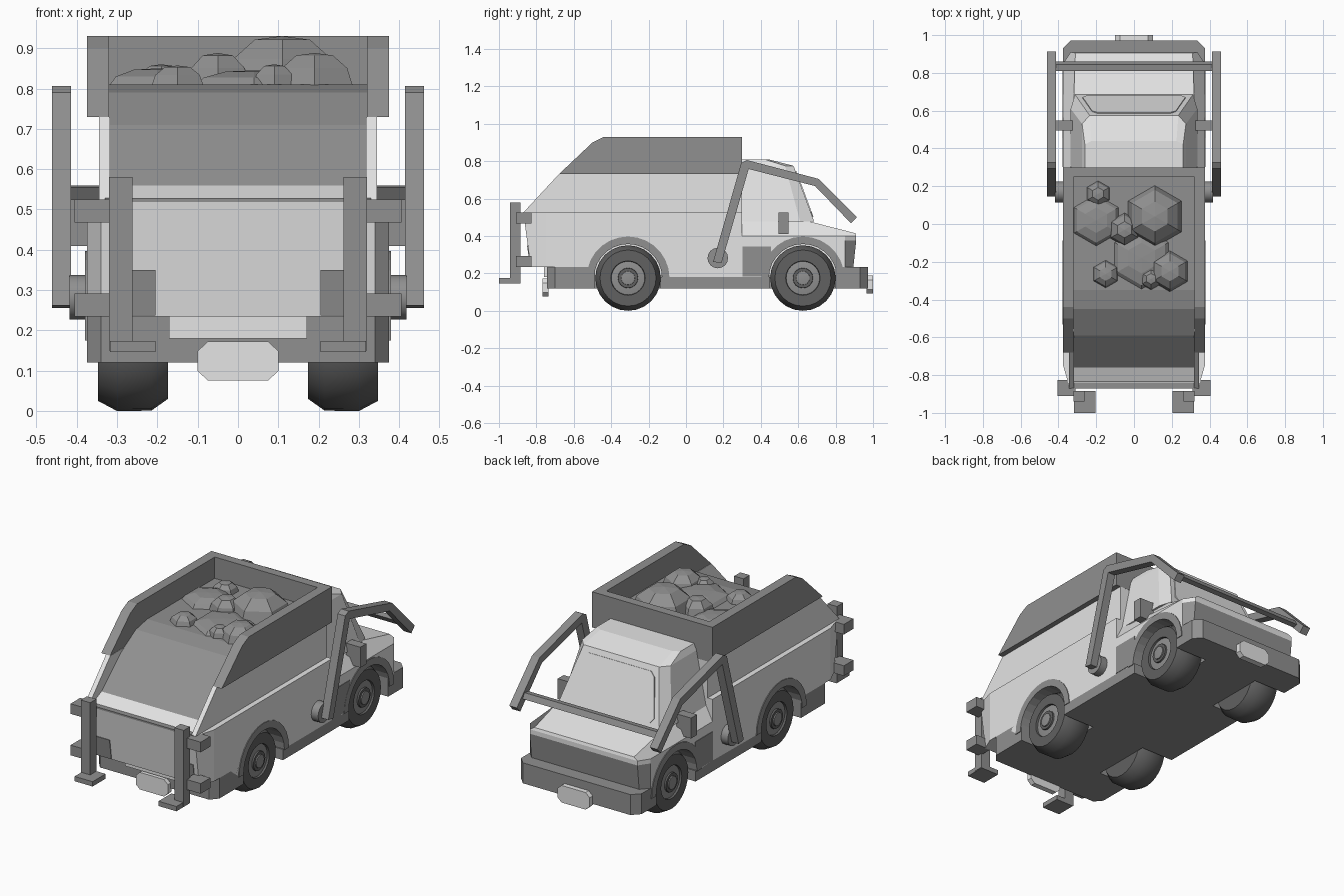
import bpy, bmesh, math

def material(name, v):
    m = bpy.data.materials.new(name)
    m.diffuse_color = (v, v, v, 1)
    return m

LIGHT = material("light_grey_paint", 0.78)
MID = material("mid_grey_metal", 0.28)
DARK = material("dark_grey_rubber", 0.12)

def make(name, verts, faces, mat):
    me = bpy.data.meshes.new(name)
    me.from_pydata(verts, [], faces)
    bm = bmesh.new()
    bm.from_mesh(me)
    bmesh.ops.remove_doubles(bm, verts=bm.verts, dist=1e-5)
    bmesh.ops.recalc_face_normals(bm, faces=bm.faces)
    bm.to_mesh(me)
    bm.free()
    me.materials.append(mat)
    ob = bpy.data.objects.new(name, me)
    bpy.context.collection.objects.link(ob)
    return ob

def rings(name, loops, mat):
    """Join equal loops of points into a closed solid."""
    n = len(loops[0])
    verts = [p for l in loops for p in l]
    faces = [(k * n + i, k * n + (i + 1) % n, (k + 1) * n + (i + 1) % n, (k + 1) * n + i)
             for k in range(len(loops) - 1) for i in range(n)]
    faces += [tuple(range(n)), tuple(range((len(loops) - 1) * n, len(loops) * n))]
    return make(name, verts, faces, mat)

def prism(name, pts, x0, x1, mat):
    """Side profile (y, z) extruded along x."""
    return rings(name, [[(x, y, z) for y, z in pts] for x in (x0, x1)], mat)

def pair(name, pts, x0, x1, mat):
    for s, side in ((1, "right"), (-1, "left")):
        prism(name + "_" + side, pts, s * x0, s * x1, mat)

def rect(y0, y1, z0, z1):
    return [(y0, z0), (y1, z0), (y1, z1), (y0, z1)]

def loft(name, levels, mat):
    """Symmetric plan outlines (right half given) stacked in z."""
    return rings(name, [[(x, y, z) for x, y in h] + [(-x, y, z) for x, y in reversed(h)]
                        for z, h in levels], mat)

def arc(cy, r, a0, a1, n=14):
    return [(cy + r * math.cos(math.radians(a0 + (a1 - a0) * i / n)),
             0.175 + r * math.sin(math.radians(a0 + (a1 - a0) * i / n))) for i in range(n + 1)]

def lathe(name, prof, cy, cz, s, mat, n=24):
    """Profile (x, radius) spun about a sideways axle."""
    ob = rings(name, [[(s * x, cy + r * math.cos(math.tau * i / n), cz + r * math.sin(math.tau * i / n))
                       for i in range(n)] for x, r in prof], mat)
    ob.data.shade_smooth()
    ob.data.set_sharp_from_angle(angle=math.radians(35))

REAR, FRONT = -0.31, 0.625   # axle positions

# Chassis, skirts and bumpers
prism("chassis_core", rect(-0.72, 0.95, 0.12, 0.19), -0.172, 0.172, MID)
pair("side_skirt", rect(-0.135, 0.45, 0.12, 0.18), 0.17, 0.375, MID)
tail = [(0.375, -0.487), (0.375, -0.70), (0.34, -0.742)]
loft("loading_end_bumper", [(0.12, tail), (0.235, tail)], MID)
nose = [(0.375, 0.80), (0.375, 0.93), (0.335, 0.972)]
loft("cab_end_bumper", [(0.12, nose), (0.235, nose)], MID)

# Chamfered blank plates on both bumpers
for label, y0, y1, z in (("loading_end", -0.766, -0.735, 0.124), ("cab_end", 0.965, 1.0, 0.14)):
    oct_ = [(-0.1, -0.025), (-0.075, -0.048), (0.075, -0.048), (0.1, -0.025),
            (0.1, 0.025), (0.075, 0.048), (-0.075, 0.048), (-0.1, 0.025)]
    rings(label + "_plate", [[(x, y, z + dz) for x, dz in oct_] for y in (y0, y1)], LIGHT)

# Lower load body with wheel arches
pair("lower_body", [(-0.75, 0.235), (-0.75, 0.525), (0.3, 0.525), (0.3, 0.18)]
     + arc(REAR, 0.215, 0, 180) + [(-0.6, 0.235)], 0.17, 0.375, LIGHT)
prism("body_core", rect(-0.76, 0.3, 0.18, 0.525), -0.171, 0.171, LIGHT)
loft("tailgate", [(0.235, [(0.375, -0.75), (0.34, -0.83)]),
                  (0.525, [(0.375, -0.75), (0.34, -0.87)])], LIGHT)
prism("tailgate_rim", rect(-0.87, -0.84, 0.518, 0.528), -0.33, 0.33, MID)

# Upper load body: side walls, ramp floor and hopper rim
pair("upper_body_wall", [(-0.87, 0.525), (-0.68, 0.73), (0.3, 0.73), (0.3, 0.525)], 0.318, 0.345, LIGHT)
prism("ramp_lip", [(-0.84, 0.52), (-0.83, 0.528), (-0.76, 0.56), (-0.7, 0.52)], -0.32, 0.32, LIGHT)
prism("ramp_floor", [(-0.76, 0.52), (-0.76, 0.56), (-0.59, 0.71), (-0.45, 0.79), (-0.35, 0.81),
                     (0.27, 0.81), (0.27, 0.52)], -0.32, 0.32, MID)
pair("hopper_wall", [(-0.68, 0.73), (-0.5, 0.9), (-0.44, 0.93), (0.3, 0.93), (0.3, 0.73)], 0.32, 0.375, MID)
prism("hopper_end_wall", rect(0.25, 0.3, 0.73, 0.93), -0.32, 0.32, MID)
prism("body_end_panel", rect(0.26, 0.299, 0.5, 0.735), -0.32, 0.32, LIGHT)

# Load of faceted rocks
for i, (x, y, r, h) in enumerate([(0.11, 0.04, 0.165, 0.125), (-0.19, 0.16, 0.07, 0.055),
                                  (-0.2, 0.02, 0.14, 0.045), (-0.05, -0.03, 0.09, 0.083),
                                  (0.04, -0.18, 0.17, 0.04), (-0.15, -0.265, 0.075, 0.052),
                                  (0.19, -0.25, 0.11, 0.083), (0.09, -0.29, 0.06, 0.055)]):
    rings("rock_%d" % (i + 1),
          [[(x + r * f * math.sin(math.tau * k / 6), y + r * f * math.cos(math.tau * k / 6), 0.805 + z)
            for k in range(6)] for f, z in ((1, 0), (0.85, 0.55 * h), (0.48, 0.93 * h), (0.02, h))], MID)

# Cab lower shell, hood and grille
pair("cab_side", [(0.3, 0.18), (0.3, 0.4), (0.85, 0.4), (0.85, 0.235)]
     + arc(FRONT, 0.215, 0, 180), 0.17, 0.375, LIGHT)
prism("cab_core", rect(0.3, 0.86, 0.18, 0.4), -0.171, 0.171, LIGHT)
half = [(0.375, 0.85), (0.335, 0.91)]
loft("grille", [(0.235, [(0.375, 0.85), (0.335, 0.895)]), (0.375, half)], MID)
loft("hood_front", [(0.375, half), (0.4, half)], LIGHT)
hood = [(0.3, 0.4, 0.375), (0.3, 0.48, 0.335), (0.65, 0.48, 0.32), (0.905, 0.415, 0.31), (0.91, 0.4, 0.335),
        (0.85, 0.4, 0.375)]
rings("hood", [[(s * x, y, z) for y, z, x in hood] for s in (-1, 1)], LIGHT)
pair("lower_door_panel", [(0.301, 0.182), (0.405, 0.182), (0.43, 0.27), (0.455, 0.315), (0.455, 0.345),
                          (0.301, 0.345)], 0.37, 0.378, MID)

# Cab top with chamfered pillars, and windscreen plate
loft("cab_top", [(0.478, [(0.335, 0.3), (0.335, 0.61), (0.312, 0.685)]),
                 (0.775, [(0.275, 0.3), (0.275, 0.53), (0.235, 0.575)]),
                 (0.81, [(0.26, 0.3), (0.26, 0.42), (0.225, 0.44)])], LIGHT)
def on_screen(x, t, d):
    return (x, 0.685 - 0.11 * t + d, 0.478 + 0.297 * t + d * 0.37)
screen = [(0.25, 0.08), (0.272, 0.17), (0.222, 0.82), (0.195, 0.9)]
screen += [(-x, t) for x, t in reversed(screen)]
rings("windscreen", [[on_screen(x, t, d) for x, t in screen] for d in (-0.003, 0.005)], LIGHT)

# Mirrors, lift-arm pivots, lift arms and crossbar
pair("mirror", rect(0.495, 0.548, 0.41, 0.525), 0.32, 0.415, MID)
pair("lift_arm", [(0.145, 0.262), (0.295, 0.79), (0.325, 0.806), (0.71, 0.705), (0.913, 0.5),
                  (0.882, 0.468), (0.69, 0.667), (0.335, 0.758), (0.19, 0.255)], 0.414, 0.461, MID)
prism("lift_crossbar", [(0.81, 0.555), (0.83, 0.525), (0.86, 0.53), (0.845, 0.56)], -0.42, 0.42, MID)

# Tailgate posts, forks, brackets and corner patches
pair("tailgate_post", rect(-0.94, -0.885, 0.15, 0.58), 0.262, 0.32, MID)
pair("fork_foot", rect(-1.0, -0.885, 0.147, 0.174), 0.205, 0.317, MID)
for label, z in (("lower", 0.235), ("upper", 0.468)):
    pair(label + "_bracket", rect(-0.91, -0.825, z, z + 0.057), 0.31, 0.405, MID)
pair("tailgate_patch", [(-0.834, 0.237), (-0.82, 0.237), (-0.838, 0.35), (-0.85, 0.35)], 0.205, 0.315, MID)

# Fenders, wheels and pivots
for s, side in ((1, "right"), (-1, "left")):
    lathe("lift_pivot_" + side, [(0.365, 0.055), (0.418, 0.055)], 0.17, 0.282, s, MID, 16)
    for end, cy in (("rear", REAR), ("front", FRONT)):
        tag = end + "_" + side
        prism("fender_" + tag, arc(cy, 0.222, 0, 180) + arc(cy, 0.182, 180, 0), s * 0.17, s * 0.379, MID)
        lathe("tyre_" + tag, [(0.174, 0.08), (0.174, 0.145), (0.215, 0.174), (0.3, 0.175), (0.347, 0.15),
                              (0.347, 0.092), (0.33, 0.088)], cy, 0.175, s, DARK)
        lathe("wheel_rim_" + tag, [(0.31, 0.09), (0.336, 0.09), (0.341, 0.06)], cy, 0.175, s, MID)
        lathe("hub_ring_" + tag, [(0.33, 0.056), (0.35, 0.053)], cy, 0.175, s, DARK, 16)
        lathe("hub_cap_" + tag, [(0.34, 0.038), (0.356, 0.036), (0.358, 0.02)], cy, 0.175, s, MID, 16)
